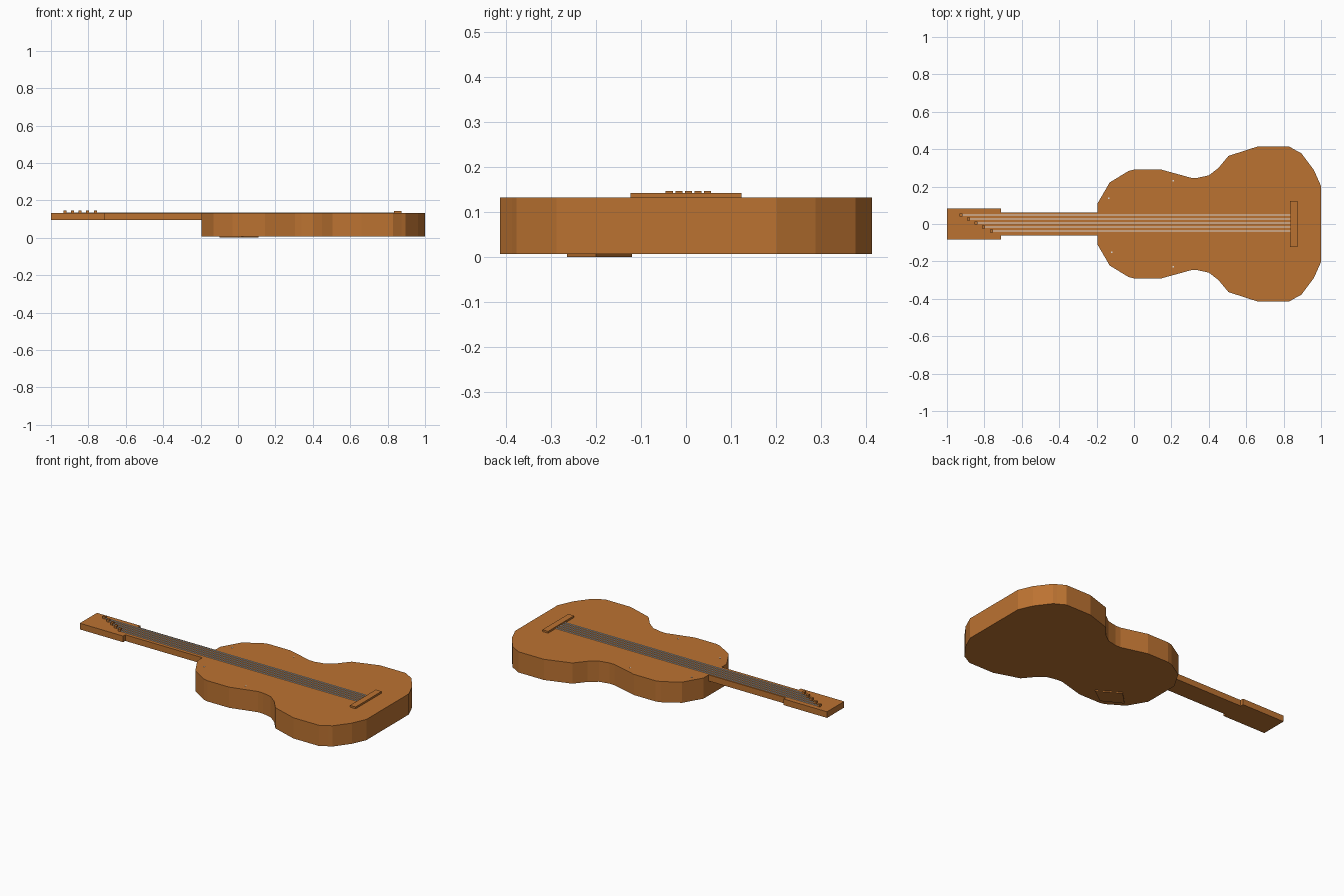
import bpy
import bmesh

cube = bpy.data.objects.get("Cube")
if cube:
    bpy.data.objects.remove(cube, do_unlink=True)


def material(name, rgb):
    mat = bpy.data.materials.new(name)
    mat.use_nodes = True
    colour = (*rgb, 1)
    mat.diffuse_color = colour
    mat.node_tree.nodes["Principled BSDF"].inputs["Base Color"].default_value = colour
    return mat


WOOD = material("warm wood", (0.50, 0.17, 0.031))
STRING = material("pale string", (0.75, 0.72, 0.68))


def finish(name, bm, mat):
    bmesh.ops.recalc_face_normals(bm, faces=bm.faces)
    mesh = bpy.data.meshes.new(name)
    bm.to_mesh(mesh)
    bm.free()
    mesh.materials.append(mat)
    obj = bpy.data.objects.new(name, mesh)
    bpy.context.collection.objects.link(obj)
    return obj


def slab(name, outline, z0, z1, mat):
    """Extrude a flat outline upward from z0 to z1."""
    bm = bmesh.new()
    face = bm.faces.new([bm.verts.new((x, y, z0)) for x, y in outline])
    grown = bmesh.ops.extrude_face_region(bm, geom=[face])["geom"]
    top = [v for v in grown if isinstance(v, bmesh.types.BMVert)]
    bmesh.ops.translate(bm, verts=top, vec=(0, 0, z1 - z0))
    return finish(name, bm, mat)


def box(name, x0, x1, y0, y1, z0, z1, mat=WOOD):
    return slab(name, [(x0, y0), (x1, y0), (x1, y1), (x0, y1)], z0, z1, mat)


TOP = 0.132
NECK_BOTTOM = 0.095

# Body: half outline mirrored across the centre line
half = [(-0.195, 0.11), (-0.13, 0.222), (-0.03, 0.283), (0.0, 0.291),
        (0.145, 0.291), (0.305, 0.247), (0.34, 0.247), (0.40, 0.26),
        (0.45, 0.298), (0.505, 0.364), (0.66, 0.414), (0.83, 0.414),
        (0.875, 0.388), (0.895, 0.378), (0.962, 0.288), (1.0, 0.203)]
outline = half + [(x, -y) for x, y in reversed(half)]
slab("body", outline, 0.007, TOP, WOOD)

# Neck and headstock
box("neck", -0.71, -0.19, -0.062, 0.062, NECK_BOTTOM, TOP)
box("headstock", -1.0, -0.71, -0.082, 0.082, NECK_BOTTOM, TOP)

# Bridge
box("bridge", 0.835, 0.873, -0.124, 0.124, TOP, 0.143)

# Thin patch on the underside
slab("back_patch", [(-0.1, -0.2), (0.02, -0.265), (0.11, -0.2), (-0.02, -0.12)],
     0.0, 0.007, WOOD)

# Five strings, each running from its peg to the bridge
for i in range(5):
    y = 0.048 - 0.0213 * i
    x = -0.925 + 0.0405 * i
    box(f"peg_{i + 1}", x - 0.008, x + 0.008, y - 0.008, y + 0.008, TOP, 0.147)
    box(f"string_{i + 1}", x + 0.008, 0.836, y - 0.0035, y + 0.0035,
        TOP - 0.002, TOP + 0.004, STRING)

# Small pins set in the soundboard
for i, (x, y) in enumerate([(-0.135, 0.138), (0.21, 0.232),
                            (0.21, -0.228), (-0.12, -0.152)]):
    box(f"pin_{i + 1}", x - 0.004, x + 0.004, y - 0.004, y + 0.004,
        TOP - 0.002, TOP + 0.001, STRING)
